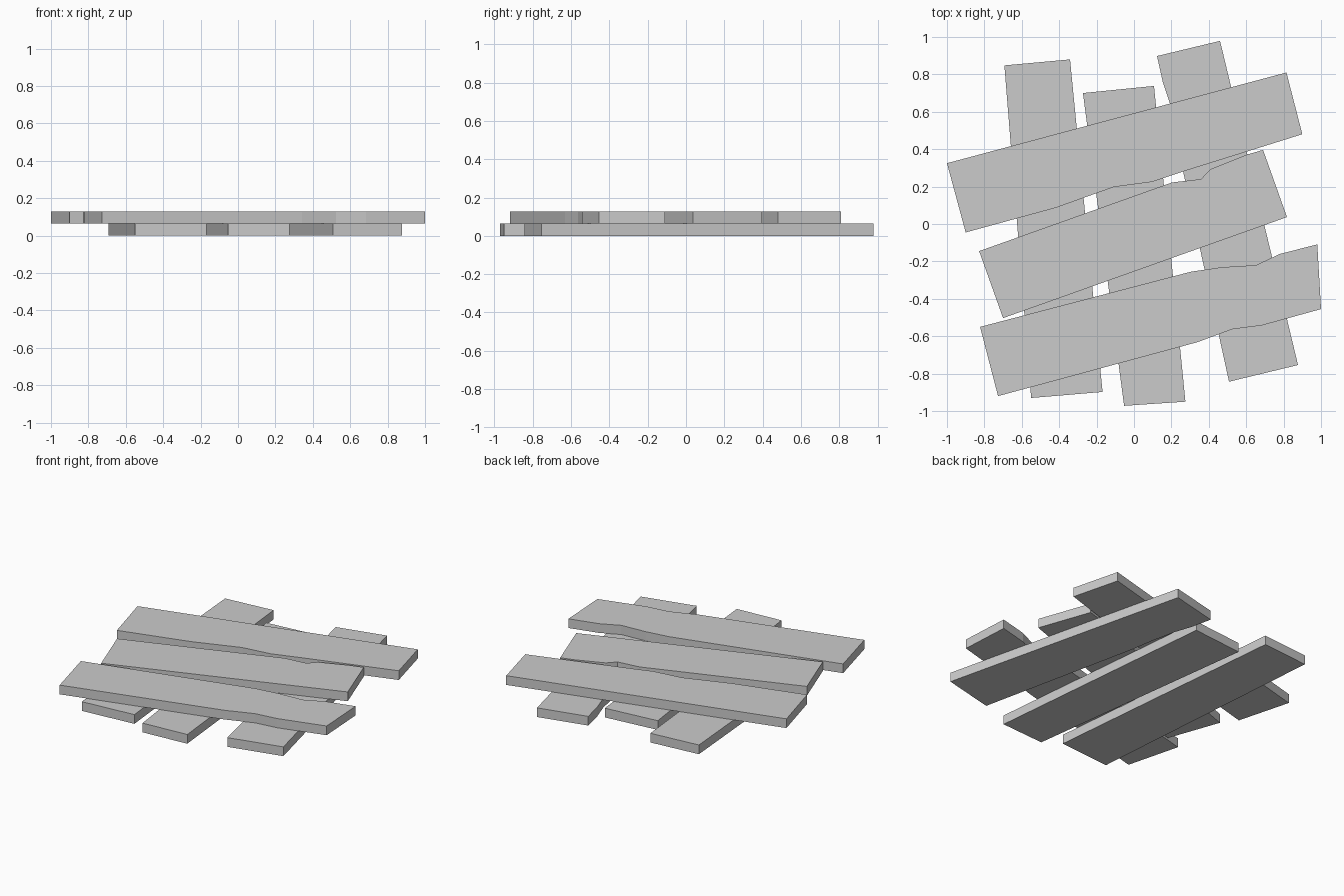
import bpy, bmesh

if "Cube" in bpy.data.objects:
    bpy.data.objects.remove(bpy.data.objects["Cube"])

T = 0.064  # board thickness


def plank(name, outline, z):
    """Extrude a plan outline into a flat board."""
    me = bpy.data.meshes.new(name)
    bm = bmesh.new()
    face = bm.faces.new([bm.verts.new((x, y, z)) for x, y in outline])
    ext = bmesh.ops.extrude_face_region(bm, geom=[face])
    top = [v for v in ext["geom"] if isinstance(v, bmesh.types.BMVert)]
    bmesh.ops.translate(bm, verts=top, vec=(0, 0, T))
    bmesh.ops.recalc_face_normals(bm, faces=bm.faces)
    bm.to_mesh(me)
    bm.free()
    bpy.context.collection.objects.link(bpy.data.objects.new(name, me))


# Lower layer: three boards running front to back
plank("lower_board_left",
      [(-.693, .848), (-.55, -.93), (-.168, -.898), (-.342, .88)], 0)
plank("lower_board_middle",
      [(-.273, .70), (-.053, -.972), (.275, -.95), (.107, .738)], 0)
plank("lower_board_right",
      [(.123, .898), (.155, .754), (.197, .63), (.235, .45), (.265, .27),
       (.508, -.843), (.877, -.754), (.46, .979)], 0)

# Upper layer: three boards laid across, with worn edges
plank("upper_board_back",
      [(-1, .325), (-.90, -.045), (-.42, .086), (-.107, .198), (.096, .225),
       (.27, .283), (.90, .48), (.815, .81)], T)
plank("upper_board_middle",
      [(-.828, -.145), (-.70, -.503), (.818, .037), (.69, .396), (.60, .37),
       (.41, .294), (.358, .24), (.203, .222)], T)
plank("upper_board_front",
      [(-.823, -.55), (-.727, -.92), (.342, -.631), (.524, -.563), (.684, -.542),
       (1, -.455), (.98, -.109), (.78, -.16), (.652, -.22), (.47, -.231),
       (.305, -.255)], T)
